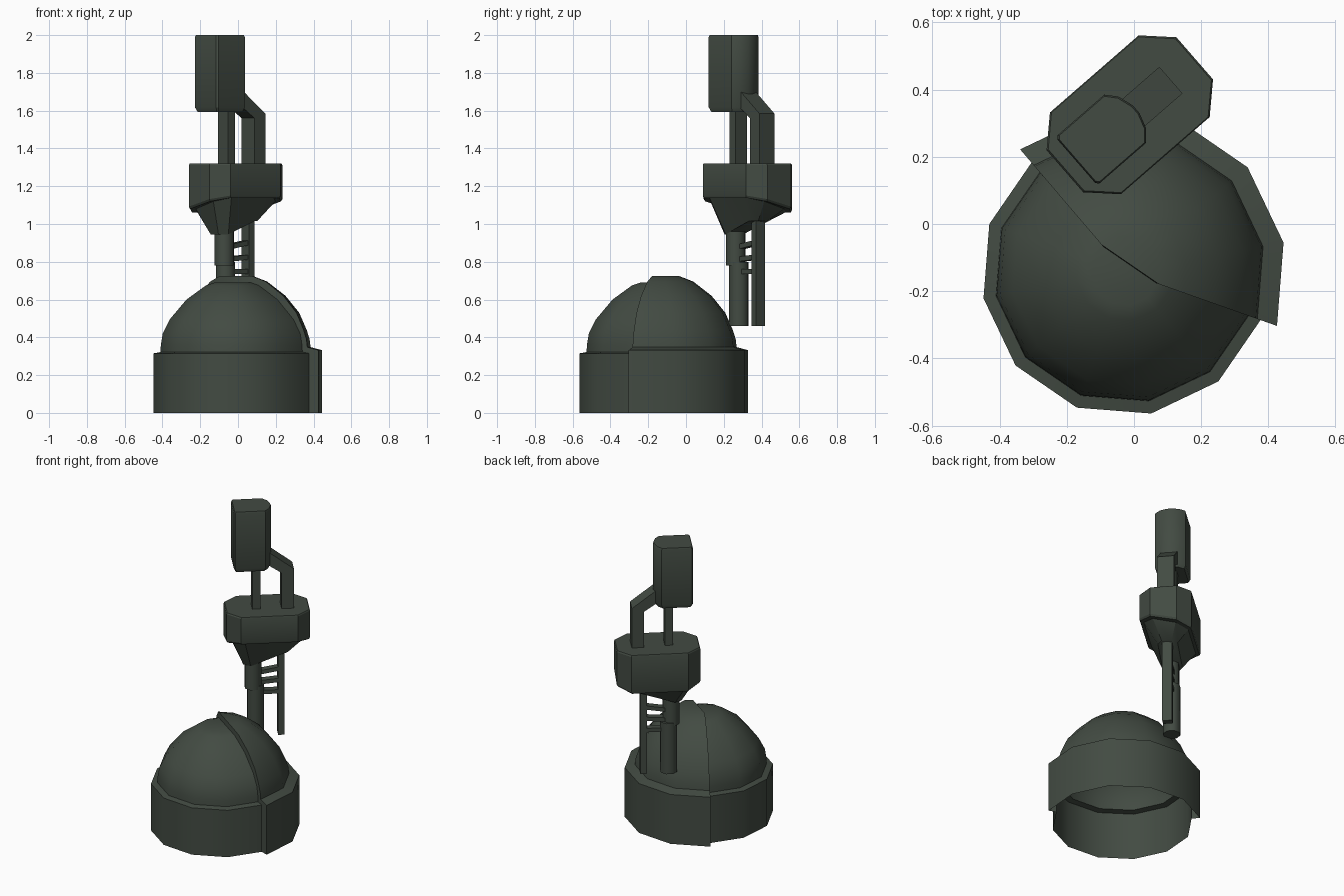
import bpy, bmesh, math
from mathutils import Vector

if "Cube" in bpy.data.objects:
    bpy.data.objects.remove(bpy.data.objects["Cube"])

ANG = math.radians(41)
T = Vector((math.cos(ANG), math.sin(ANG), 0))    # long axis of the column
U = Vector((-math.sin(ANG), math.cos(ANG), 0))   # across it
C = Vector((-0.0125, 0.325, 0))


def P(t, u, z):
    return C + T * t + U * u + Vector((0, 0, z))


mat = bpy.data.materials.new("dark_green")
mat.diffuse_color = (0.055, 0.07, 0.055, 1)
mat.use_nodes = True
mat.node_tree.nodes["Principled BSDF"].inputs["Base Color"].default_value = mat.diffuse_color


def finish(name, bm, smooth=None, fix=True):
    if fix:
        bmesh.ops.recalc_face_normals(bm, faces=bm.faces)
    me = bpy.data.meshes.new(name)
    bm.to_mesh(me)
    bm.free()
    ob = bpy.data.objects.new(name, me)
    ob.data.materials.append(mat)
    bpy.context.collection.objects.link(ob)
    if smooth:
        bpy.ops.object.select_all(action='DESELECT')
        ob.select_set(True)
        bpy.context.view_layer.objects.active = ob
        bpy.ops.object.shade_smooth_by_angle(angle=math.radians(smooth))
    return ob


def loft(name, rings, smooth=None):
    """Skin a stack of equal-length point rings and cap both ends."""
    bm = bmesh.new()
    vs = [[bm.verts.new(p) for p in r] for r in rings]
    n = len(vs[0])
    for a, b in zip(vs, vs[1:]):
        for i in range(n):
            j = (i + 1) % n
            bm.faces.new((a[i], a[j], b[j], b[i]))
    bm.faces.new(vs[0])
    bm.faces.new(vs[-1])
    return finish(name, bm, smooth)


def box(name, t0, t1, u0, u1, z0, z1):
    q = [(t0, u0), (t1, u0), (t1, u1), (t0, u1)]
    return loft(name, [[P(t, u, z) for t, u in q] for z in (z0, z1)])


def prism(name, x, y, r, z0, z1, n=8):
    def ring(z):
        return [Vector((x + r * math.cos(ANG + (i + .5) * 2 * math.pi / n),
                        y + r * math.sin(ANG + (i + .5) * 2 * math.pi / n), z)) for i in range(n)]
    return loft(name, [ring(z0), ring(z1)], 50)


# Dome base: open twelve-sided shell, five back segments overlap seven front ones
front = [(.428, 0), (.428, .315), (.39, .322), (.388, .36), (.378, .42),
         (.34, .495), (.25, .6), (.145, .675), (.10, .69)]
back = [(.48, 0), (.48, .332), (.418, .348), (.413, .39), (.397, .44),
        (.357, .53), (.283, .62), (.185, .695), (.107, .725)]
cols = [(back, k) for k in range(6)] + [(front, k) for k in range(5, 13)]
bm = bmesh.new()
grid = []
for prof, k in cols:
    a = math.radians(-19.5 + 30 * k)
    grid.append([bm.verts.new((-.027 + r * math.cos(a), -.143 + r * math.sin(a), z)) for r, z in prof])
for i in range(len(grid)):
    a, b = grid[i], grid[(i + 1) % len(grid)]
    for j in range(len(a) - 1):
        bm.faces.new((a[j], b[j], b[j + 1], a[j + 1]))
tops = [g[-1] for g in grid]
bm.faces.new(tops[:6])
bm.faces.new(tops[6:])
bm.faces.new((tops[0], tops[13], tops[6], tops[5])[::-1])
finish("dome_base", bm, 40, fix=False)

# Elongated octagonal housing with slanted underside and tapered bottom
octo = [(.256, -.083), (.256, .083), (.175, .161), (-.175, .161),
        (-.256, .083), (-.256, -.083), (-.175, -.161), (.175, -.161)]


def octring(s, zf):
    return [P(t * s, u * s, zf(t, u)) for t, u in octo]


neck = [P(-.012 + t * .53, u * .38, .945 if t < 0 else 1.015) for t, u in octo]
loft("housing", [
    octring(.98, lambda t, u: 1.32),
    octring(1, lambda t, u: 1.312),
    octring(1, lambda t, u: 1.112 - .24 * u),
    octring(.97, lambda t, u: 1.10 - .24 * u),
    octring(.85, lambda t, u: 1.10 - .24 * u),
    neck], 30)

# Lower posts and slats
prism("main_post", -.066, .279, .054, .46, .80)
prism("main_post_collar", -.073, .263, .054, .78, .96)
box("thin_post", .066, .106, -.03, .03, .46, 1.06)
for i, z in enumerate((.735, .80, .865)):
    slant = .012 * i
    q = [(-.06, z), (.08, z + slant), (.08, z + slant + .026), (-.06, z + .026)]
    loft("slat_%d" % (i + 1), [[P(t, u, h) for t, h in q] for u in (-.022, .022)])

# Upper supports
box("upper_post", -.094, -.044, -.045, .035, 1.31, 1.62)
arm = [(.085, 1.31), (.16, 1.31), (.16, 1.585), (-.01, 1.715), (-.01, 1.625), (.085, 1.56)]
loft("bent_arm", [[P(t, u, z) for t, z in arm] for u in (-.055, .05)])

# Head block with a bulged inner side
half = [(-.211, .085), (-.203, .095), (-.018, .095), (.01, .063), (.025, .015)]
head = half + [(t, -u) for t, u in reversed(half)]


def headring(s, z):
    return [P(-.1 + (t + .1) * s, u * s, z) for t, u in head]


loft("head_block", [headring(.9, 1.594), headring(1, 1.618),
                    headring(1, 1.988), headring(.96, 2.0)], 30)
